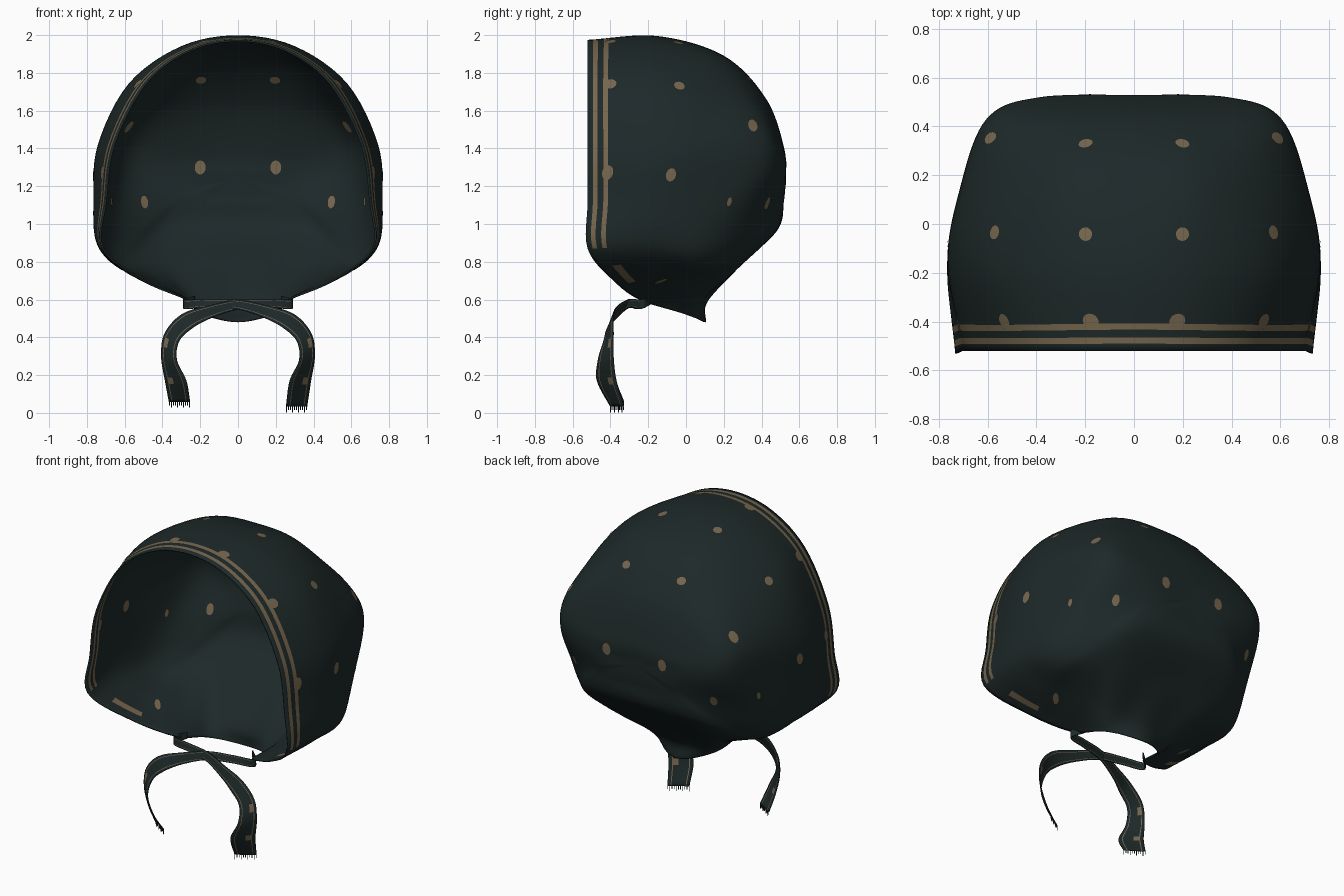
import bpy, bmesh, math
from mathutils import Vector
from mathutils.bvhtree import BVHTree

if "Cube" in bpy.data.objects:
    bpy.data.objects.remove(bpy.data.objects["Cube"], do_unlink=True)


def material(name, color):
    m = bpy.data.materials.new(name)
    m.use_nodes = True
    m.diffuse_color = color
    bsdf = m.node_tree.nodes["Principled BSDF"]
    bsdf.inputs["Base Color"].default_value = color
    bsdf.inputs["Roughness"].default_value = 0.9
    return m


CLOTH = material("dark teal cloth", (0.0125, 0.0215, 0.0215, 1))
TAN = material("tan print", (0.18, 0.132, 0.075, 1))


def spline(pts, t, closed=False):
    """Catmull-Rom point at parameter t along a list of vectors."""
    n = len(pts)
    i = math.floor(t) if closed else min(max(math.floor(t), 0), n - 2)
    f = t - i

    def at(k):
        if closed:
            return pts[k % n]
        if k < 0:
            return 2 * pts[0] - pts[1]
        if k >= n:
            return 2 * pts[-1] - pts[-2]
        return pts[k]
    a, b, c, d = at(i - 1), at(i), at(i + 1), at(i + 2)
    return 0.5 * (2 * b + (c - a) * f + (2 * a - 5 * b + 4 * c - d) * f ** 2
                  + (3 * b - a - 3 * c + d) * f ** 3)


def finish(name, bm, thickness=0.0):
    me = bpy.data.meshes.new(name)
    bm.to_mesh(me)
    bm.free()
    ob = bpy.data.objects.new(name, me)
    bpy.context.collection.objects.link(ob)
    me.materials.append(CLOTH)
    me.materials.append(TAN)
    bpy.ops.object.select_all(action='DESELECT')
    ob.select_set(True)
    bpy.context.view_layer.objects.active = ob
    bpy.ops.object.shade_smooth_by_angle(angle=math.radians(50))
    if thickness:
        mod = ob.modifiers.new("cloth thickness", 'SOLIDIFY')
        mod.thickness = thickness
        mod.offset = 0


# Half loops from the open edge to the back, each running crown -> cheek -> nape
RIM = [(0, -.52, 1.97), (.26, -.52, 1.915), (.49, -.52, 1.74), (.655, -.52, 1.42), (.7, -.52, 1.12),
       (.715, -.52, .87), (.5, -.38, .7), (.27, -.24, .6), (.2, -.02, .53), (0, .1, .48)]
CROWN = [(0, -.15, 1.99), (.3, -.16, 1.935), (.575, -.17, 1.74), (.735, -.17, 1.42), (.76, -.17, 1.15),
         (.74, -.19, .89), (.59, -.14, .75), (.4, -.02, .68), (.24, .07, .61), (0, .11, .6)]
MIDDLE = [(0, .2, 1.885), (.28, .18, 1.86), (.54, .15, 1.68), (.695, .13, 1.44), (.71, .13, 1.17),
          (.7, .1, .9), (.62, .14, .8), (.5, .23, .79), (.33, .28, .78), (0, .28, .78)]
BACK = [(0, .42, 1.66), (.23, .41, 1.65), (.45, .4, 1.59), (.585, .42, 1.44), (.595, .425, 1.27),
        (.54, .38, 1.07), (.49, .39, 1.0), (.41, .44, .97), (.27, .47, .97), (0, .48, .97)]
PANEL = [(0, .515, 1.4), (.15, .515, 1.39), (.3, .515, 1.37), (.38, .515, 1.33), (.37, .515, 1.26),
         (.32, .51, 1.19), (.28, .51, 1.16), (.24, .51, 1.14), (.16, .513, 1.12), (0, .513, 1.12)]
POLE = Vector((0, .522, 1.25))


def full_loop(half):
    right = [Vector(p) for p in half]
    return right + [Vector((-p.x, p.y, p.z)) for p in reversed(right[1:-1])]


LOOPS = [full_loop(h) for h in (RIM, CROWN, MIDDLE, BACK, PANEL)]
N = len(LOOPS[0])
STEP = 6
COLS = N * STEP
NAPE = N // 2
# Row spacing lines up with the two printed stripes near the rim
ROWS = [0, .08, .15, .235, .305] + [.4 + .1 * k for k in range(46)]
CORNER = 5 * STEP


def printed(i, j):
    """Stripes beside the rim, ending in a short patch under the cheek."""
    j = min(j, COLS - 1 - j)
    return (i in (1, 3) and j < CORNER) or (i in (3, 4) and CORNER + 3 <= j < CORNER + 7)


# Bonnet shell
bm = bmesh.new()
grid = []
for s in ROWS:
    row = []
    for j in range(COLS):
        t = j / STEP
        p = spline([spline(lp, t, True) for lp in LOOPS] + [POLE], s)
        # Soft gathers fanning out of the nape
        near = max(0, 1 - abs(t - NAPE) / 4)
        fold = near * math.sin(math.pi * min(s / 2.2, 1)) * .007
        p += (p - Vector((0, 0, 1.2))).normalized() * fold * math.cos(j * math.pi / 3)
        row.append(bm.verts.new(p))
    grid.append(row)
for i in range(len(ROWS) - 1):
    for j in range(COLS):
        k = (j + 1) % COLS
        f = bm.faces.new((grid[i][j], grid[i][k], grid[i + 1][k], grid[i + 1][j]))
        f.material_index = int(printed(i, j))
tip = bm.verts.new(POLE)
for j in range(COLS):
    bm.faces.new((grid[-1][j], grid[-1][(j + 1) % COLS], tip))
bmesh.ops.recalc_face_normals(bm, faces=bm.faces)
tree = BVHTree.FromBMesh(bm)
finish("bonnet_shell", bm, .01)

# Printed dots, on the outside and the lining: centre, half width, half height
DOTS = [((.2, -.04, 1.97), .029, .027), ((.59, -.03, 1.75), .029, .027),
        ((.2, .34, 1.78), .029, .025), ((.6, .36, 1.53), .027, .038),
        ((.76, -.08, 1.26), .026, .036), ((.2, .52, 1.3), .029, .038),
        ((.49, .41, 1.12), .022, .036), ((.66, .22, 1.12), .012, .024),
        ((.18, -.4, 1.98), .035, .03), ((.53, -.4, 1.74), .035, .03),
        ((.7, -.41, 1.27), .03, .04), ((.5, -.13, .67), .018, .045)]
bm = bmesh.new()
for (x, y, z), w, h in DOTS:
    for side in (1, -1):
        c, n, _, _ = tree.find_nearest(Vector((side * x, y, z)))
        across = n.cross(Vector((0, .3, 1))).normalized()
        along = across.cross(n)
        ring = []
        for k in range(14):
            a = math.tau * k / 14
            ring.append(tree.find_nearest(c + across * w * math.cos(a) + along * h * math.sin(a))[:2])
        for lift in (.0085, -.0085):
            hub = bm.verts.new(c + n * lift)
            edge = [bm.verts.new(p + m * lift) for p, m in ring]
            for k in range(14):
                tri = [hub, edge[k], edge[(k + 1) % 14]]
                f = bm.faces.new(tri if lift > 0 else tri[::-1])
                f.material_index = 1
finish("printed_dots", bm)

# Ties: path centre, and half-width direction of the ribbon at each point
TIE = [((-.23, -.19, .6), (0, 0, .02)), ((-.285, -.25, .575), (0, 0, .025)),
       ((-.15, -.29, .58), (0, .01, .022)), ((0, -.32, .573), (0, .01, .025)),
       ((.15, -.37, .535), (.01, .01, .032)), ((.27, -.4, .485), (.03, .015, .035)),
       ((.35, -.41, .4), (.038, .025, .02)), ((.365, -.425, .29), (.04, .04, .01)),
       ((.33, -.42, .17), (.055, .05, 0)), ((.31, -.365, .035), (.055, .035, 0))]
ACROSS = [-1, -.72, -.64, .2, .64, .72, 1]
SPOT_ROWS = (43, 44, 45, 55, 56)


def tie(name, side, drop):
    centre = [Vector((x * side, y, z)) for (x, y, z), _ in TIE]
    width = [Vector((x * side, y, z)) for _, (x, y, z) in TIE]
    for p in centre:
        p.y += .012 * (side < 0 and p.z > .5)
    centre[-1].z += drop
    bm = bmesh.new()
    count = (len(TIE) - 1) * 7
    rows = []
    for i in range(count + 1):
        c, d = spline(centre, i / 7), spline(width, i / 7)
        rows.append([bm.verts.new(c + d * u) for u in ACROSS])
    for i in range(count):
        for k in range(len(ACROSS) - 1):
            f = bm.faces.new((rows[i][k], rows[i][k + 1], rows[i + 1][k + 1], rows[i + 1][k]))
            f.material_index = int((k in (1, 4) and i > 7) or (k == 3 and i in SPOT_ROWS))
    finish(name, bm, .006)

    # Frayed threads at the cut end
    bm = bmesh.new()
    end, half = centre[-1], width[-1]
    for k in range(11):
        c = end + half * (k / 5 - 1) * .97
        low = c - Vector((0, 0, .02 + .012 * (k % 3 == 0)))
        e = half * .03
        bm.faces.new([bm.verts.new(v) for v in (c - e, c + e, low + e, low - e)])
    finish(name + "_fringe", bm, .003)


tie("left_tie", 1, 0)
tie("right_tie", -1, .025)
